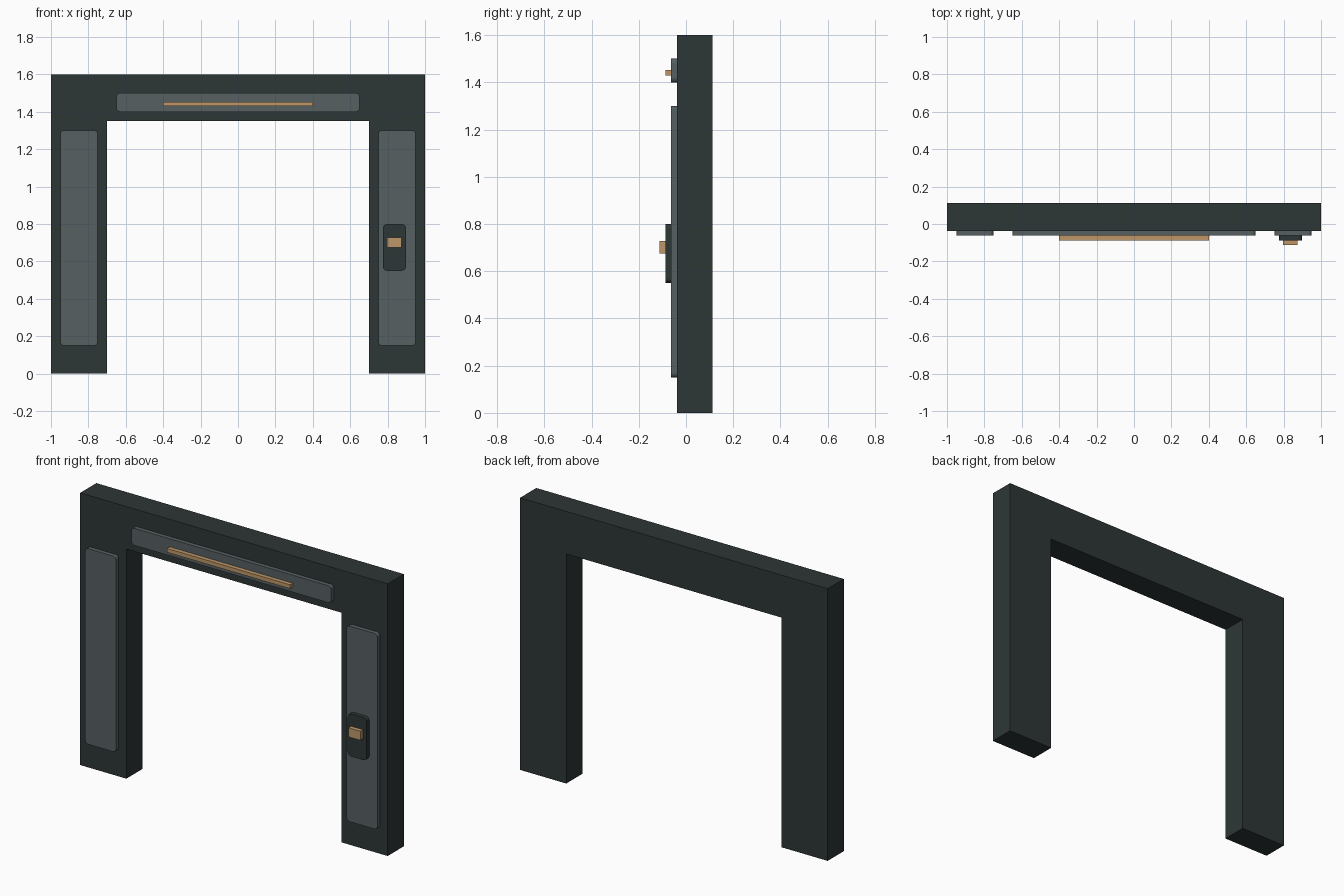
import bpy
import math

cube = bpy.data.objects.get("Cube")
if cube:
    bpy.data.objects.remove(cube, do_unlink=True)


def material(name, rgb):
    mat = bpy.data.materials.new(name)
    mat.use_nodes = True
    mat.diffuse_color = (*rgb, 1)
    mat.node_tree.nodes["Principled BSDF"].inputs["Base Color"].default_value = (*rgb, 1)
    return mat


dark = material("dark slate", (0.027, 0.037, 0.037))
grey = material("panel grey", (0.093, 0.117, 0.122))
tan = material("warm tan", (0.51, 0.31, 0.14))


def extrude_profile(name, outline, front, back, mat):
    """Closed solid from an (x, z) outline running counter-clockwise seen from the front."""
    n = len(outline)
    verts = [(x, y, z) for y in (front, back) for x, z in outline]
    faces = [list(range(n)), list(range(2 * n - 1, n - 1, -1))]
    faces += [(i, i + n, (i + 1) % n + n, (i + 1) % n) for i in range(n)]
    mesh = bpy.data.meshes.new(name)
    mesh.from_pydata(verts, [], faces)
    mesh.materials.append(mat)
    obj = bpy.data.objects.new(name, mesh)
    bpy.context.collection.objects.link(obj)
    return obj


def plate(name, x0, x1, z0, z1, front, back, mat, radius=0, steps=4):
    """Rectangular plate with optional rounded corners."""
    if not radius:
        outline = [(x0, z0), (x1, z0), (x1, z1), (x0, z1)]
    else:
        r = radius
        centres = [(x1 - r, z1 - r), (x0 + r, z1 - r), (x0 + r, z0 + r), (x1 - r, z0 + r)]
        outline = []
        for corner, (cx, cz) in enumerate(centres):
            for i in range(steps + 1):
                a = (corner + i / steps) * math.pi / 2
                outline.append((cx + r * math.cos(a), cz + r * math.sin(a)))
    return extrude_profile(name, outline, front, back, mat)


# Depth layers, front to back
BUTTON, PAD, PANEL, FRAME, BACK = -0.1125, -0.0875, -0.0625, -0.0375, 0.1125

# Door frame: two posts and a lintel in one solid
half = [(0.7, 1.35), (0.7, 0), (1, 0), (1, 1.6)]
frame_outline = half + [(-x, z) for x, z in reversed(half)]
extrude_profile("door_frame", frame_outline, FRAME, BACK, dark)

# Raised panels on the posts and lintel
plate("right_post_panel", -0.95, -0.75, 0.15, 1.3, PANEL, FRAME, grey, 0.02)
plate("left_post_panel", 0.75, 0.95, 0.15, 1.3, PANEL, FRAME, grey, 0.02)
plate("lintel_panel", -0.65, 0.65, 1.4, 1.5, PANEL, FRAME, grey, 0.02)

# Light strip, control pad and its button
plate("light_strip", -0.4, 0.4, 1.43, 1.453, PAD, PANEL, tan)
plate("control_pad", 0.775, 0.898, 0.55, 0.8, PAD, PANEL, dark, 0.022)
plate("control_button", 0.796, 0.874, 0.675, 0.728, BUTTON, PAD, tan)
